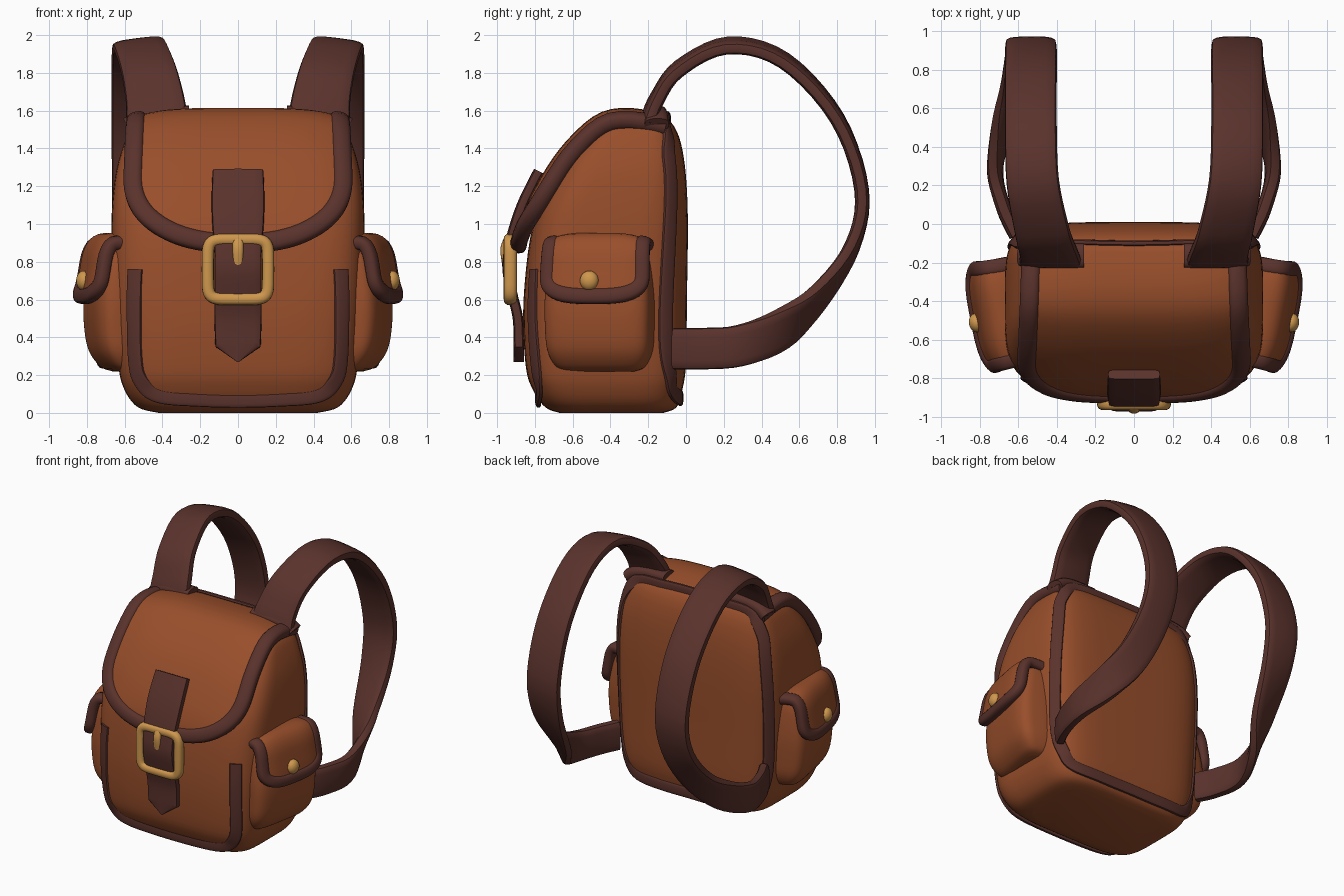
import bpy, bmesh, math
from mathutils import Vector, Matrix

if "Cube" in bpy.data.objects:
    bpy.data.objects.remove(bpy.data.objects["Cube"])


def material(name, rgb):
    m = bpy.data.materials.new(name)
    m.use_nodes = True
    m.diffuse_color = (*rgb, 1)
    m.node_tree.nodes["Principled BSDF"].inputs["Base Color"].default_value = (*rgb, 1)
    return m


TAN = material("tan leather", (0.315, 0.077, 0.024))
DARK = material("dark leather", (0.102, 0.032, 0.025))
BRASS = material("brass", (0.62, 0.31, 0.075))
made = []


def make(name, verts, faces, mat, frame=Matrix()):
    bm = bmesh.new()
    vs = [bm.verts.new(frame @ Vector(v)) for v in verts]
    for f in faces:
        bm.faces.new([vs[i] for i in f])
    bmesh.ops.recalc_face_normals(bm, faces=bm.faces)
    mesh = bpy.data.meshes.new(name)
    bm.to_mesh(mesh)
    bm.free()
    mesh.materials.append(mat)
    ob = bpy.data.objects.new(name, mesh)
    bpy.context.collection.objects.link(ob)
    made.append(ob)
    return ob


def power(c, e):
    return math.copysign(abs(c) ** (2 / e), c)


def spline(pts, steps=5):
    """Catmull-Rom curve through tuples of any length."""
    out, n = [], len(pts)
    for i in range(n - 1):
        a, b, c, d = (pts[min(max(i + k, 0), n - 1)] for k in (-1, 0, 1, 2))
        for j in range(steps):
            t = j / steps
            out.append(tuple(q + t / 2 * (r - p + t * (2 * p - 5 * q + 4 * r - s + t * (3 * (q - r) + s - p)))
                             for p, q, r, s in zip(a, b, c, d)))
    return out + [tuple(pts[-1])]


def tube_faces(rows, n, closed=False):
    faces = [(i * n + k, i * n + (k + 1) % n, (i + 1) % rows * n + (k + 1) % n, (i + 1) % rows * n + k)
             for i in range(rows if closed else rows - 1) for k in range(n)]
    if not closed:
        faces += [tuple(range(n)), tuple(range((rows - 1) * n, rows * n))]
    return faces


def ribbon(name, pts, normals, width, thick, mat, closed=False, frame=Matrix(), e=3.0, n=16):
    """Rounded flat band swept along points, facing the given normals."""
    pts = [Vector(p) for p in pts]
    m, verts = len(pts), []
    for i, p in enumerate(pts):
        if closed:
            tan = pts[(i + 1) % m] - pts[i - 1]
        else:
            tan = pts[min(i + 1, m - 1)] - pts[max(i - 1, 0)]
        tan.normalize()
        side = tan.cross(Vector(normals[i])).normalized()
        up = side.cross(tan)
        w = width[i] if isinstance(width, list) else width
        for k in range(n):
            a = math.tau * k / n
            verts.append(p + side * (w / 2 * power(math.cos(a), e)) + up * (thick / 2 * power(math.sin(a), e)))
    return make(name, verts, tube_faces(m, n, closed), mat, frame)


def loft(name, rows, e, mat, frame=Matrix(), n=64):
    """Stack of rounded rectangles: each row is z, half width, front y, back y."""
    verts = []
    for z, a, f, b in rows:
        for k in range(n):
            t = math.tau * k / n
            verts.append((a * power(math.cos(t), e), (f + b) / 2 + (b - f) / 2 * power(math.sin(t), e), z))
    return make(name, verts, tube_faces(len(rows), n), mat, frame)


def flap(name, profile, half, straight, e, droop, trim, frame=Matrix()):
    """Curved cover with rounded lower corners and a padded border."""
    prof = spline(profile, 8)
    dist = [0]
    for p, q in zip(prof, prof[1:]):
        dist.append(dist[-1] + math.dist(p, q))
    total = dist[-1]
    start = total * straight

    def at(s, t):
        i = max(k for k in range(len(prof) - 1) if dist[k] <= s + 1e-6)
        f = (s - dist[i]) / (dist[i + 1] - dist[i])
        (y0, z0), (y1, z1) = prof[i], prof[i + 1]
        nrm = Vector((0, z1 - z0, y0 - y1)).normalized()
        x = half * t * (0.93 + 0.07 * s / total)
        p = Vector((x, y0 + f * (y1 - y0), z0 + f * (z1 - z0))) - nrm * droop * t ** 4
        return p, (nrm + Vector((droop * 6 * t ** 3, 0, 0))).normalized()

    k = 1 - trim * 0.45 / half
    low = total - start - trim * 0.45

    # Cover sheet, ending under the middle of the border
    cols, rows, verts = 28, 24, []
    for c in range(cols + 1):
        t = math.sin(math.pi * (c / cols - 0.5))
        end = start + low * max(0, 1 - abs(t) ** e) ** (1 / e)
        verts += [at(end * r / rows, t * k)[0] for r in range(rows + 1)]
    h = rows + 1
    faces = [(c * h + r, c * h + r + 1, (c + 1) * h + r + 1, (c + 1) * h + r)
             for c in range(cols) for r in range(rows)]
    sheet = make(name, verts, faces, TAN, frame)
    mod = sheet.modifiers.new("thickness", "SOLIDIFY")
    mod.thickness, mod.offset = 0.04, 0

    # Border
    path = [(start * j / 12, k) for j in range(12)]
    for j in range(41):
        a = math.pi * j / 40
        path.append((start + low * power(math.sin(a), e), k * power(math.cos(a), e)))
    path += [(start * j / 12, -k) for j in range(11, -1, -1)]
    spots = [at(max(s, 0), t) for s, t in path]
    ribbon(name + "_trim", [p for p, _ in spots], [q for _, q in spots], trim, trim * 0.85, DARK, frame=frame, e=2.6)


# Main bag
E = 4.7
BODY = spline([(0, 0.42, -0.67, -0.12), (0.03, 0.53, -0.745, -0.05), (0.12, 0.6, -0.81, -0.02),
               (0.26, 0.635, -0.85, 0), (0.6, 0.66, -0.86, 0.005), (1.0, 0.67, -0.81, 0.01),
               (1.25, 0.65, -0.70, 0), (1.42, 0.605, -0.58, -0.025), (1.52, 0.555, -0.46, -0.065),
               (1.57, 0.47, -0.36, -0.12)])
loft("bag_body", BODY, E, TAN)


def on_body(x, z, sign):
    """Point and normal on the front (-1) or back (1) of the bag."""
    i = max(k for k in range(len(BODY) - 1) if BODY[k][0] <= z)
    f = (z - BODY[i][0]) / (BODY[i + 1][0] - BODY[i][0])
    _, a, fr, bk = (p + f * (q - p) for p, q in zip(BODY[i], BODY[i + 1]))
    u = min(abs(x) / a, 0.99)
    v = (1 - u ** E) ** (1 / E)
    b = (bk - fr) / 2
    return ((x, (fr + bk) / 2 + sign * b * v, z),
            (math.copysign(u ** (E - 1) / a, x), sign * v ** (E - 1) / b, 0))


def body_trim(name, half_path, sign, width, closed=False):
    path = half_path + [(-x, z) for x, z in reversed(half_path) if x > 0]
    path = spline(path + path[:1] if closed else path, 6)
    spots = [on_body(x, z, sign) for x, z in (path[:-1] if closed else path)]
    ribbon(name, [p for p, _ in spots], [q for _, q in spots], width, 0.03, DARK, closed)


body_trim("front_trim", [(0.545, 0.76), (0.55, 0.6), (0.545, 0.3), (0.515, 0.17), (0.42, 0.095), (0.2, 0.075),
                         (0, 0.07)], -1, 0.085)
body_trim("back_trim", [(0, 0.08), (0.25, 0.08), (0.47, 0.1), (0.56, 0.19), (0.61, 0.4), (0.625, 0.9),
                        (0.605, 1.25), (0.565, 1.42), (0.47, 1.53), (0.25, 1.55), (0, 1.555)], 1, 0.085, True)

# Main flap
flap("main_flap", [(-0.1, 1.56), (-0.3, 1.595), (-0.46, 1.565), (-0.62, 1.425), (-0.745, 1.25), (-0.845, 1.05),
                   (-0.88, 0.93), (-0.89, 0.85)], 0.615, 0.62, 2.4, 0.06, 0.105)

# Closing strap with pointed tip
band = spline([(0, -0.78, 1.28, 0.27), (0, -0.86, 1.12, 0.28), (0, -0.91, 0.98, 0.27), (0, -0.935, 0.87, 0.25),
               (0, -0.945, 0.76, 0.25), (0, -0.92, 0.63, 0.25), (0, -0.89, 0.5, 0.25), (0, -0.885, 0.35, 0.24)])
band.append((0, -0.885, 0.27, 0.01))
ribbon("closing_strap", [p[:3] for p in band], [(0, -1, 0.2)] * len(band), [p[3] for p in band], 0.055, DARK, e=5)

# Buckle
ring = [math.tau * i / 48 for i in range(48)]
ribbon("buckle_frame", [(0.16 * power(math.cos(a), 6), -0.93, 0.76 + 0.158 * power(math.sin(a), 6)) for a in ring],
       [(0, -1, 0)] * 48, 0.064, 0.07, BRASS, True, e=2.4)
prong = spline([(0, -0.935, 0.93), (0, -0.96, 0.87), (0, -0.95, 0.78)])
ribbon("buckle_prong", prong, [(0, -1, 0)] * len(prong), 0.058, 0.045, BRASS, e=2.6)

STRAP = spline([  # x, y, z, width, twist
    (0.43, -0.2, 1.55, 0.33, 4), (0.44, -0.155, 1.66, 0.31, 6), (0.475, -0.04, 1.82, 0.29, 7),
    (0.525, 0.22, 1.945, 0.275, 7), (0.535, 0.52, 1.865, 0.27, 6), (0.535, 0.8, 1.56, 0.27, 3),
    (0.535, 0.93, 1.18, 0.265, 0), (0.545, 0.88, 0.88, 0.25, 5), (0.585, 0.7, 0.61, 0.24, 25),
    (0.67, 0.5, 0.44, 0.23, 60), (0.72, 0.28, 0.355, 0.22, 85), (0.675, 0.08, 0.34, 0.22, 90),
    (0.61, -0.06, 0.34, 0.22, 90)])

for label, s in (("left", 1), ("right", -1)):
    flip = Matrix.Diagonal((s, 1, 1, 1))

    # Shoulder strap and its stitched base
    normals = []
    for x, y, z, w, tw in STRAP:
        a = math.radians(tw)
        normals.append(Vector((0, y - 0.35, z - 1.15)).normalized() * math.cos(a) + Vector((math.sin(a), 0, 0)))
    ribbon(label + "_shoulder_strap", [p[:3] for p in STRAP], normals, [p[3] for p in STRAP], 0.078, DARK,
           frame=flip, e=3.6)
    pad = spline([(0.26, -0.165, 1.585), (0.42, -0.165, 1.585), (0.52, -0.16, 1.565), (0.58, -0.155, 1.525)])
    ribbon(label + "_strap_base", pad, [(0, 0, 1)] * len(pad), 0.13, 0.085, DARK, frame=flip, e=2.6)

    # Side pocket with flap and stud
    frame = flip @ Matrix.Translation((0.575, -0.445, 0)) @ Matrix.Rotation(math.radians(79), 4, "Z")
    loft(label + "_pocket", spline([(0.22, 0.18, -0.07, 0.06), (0.245, 0.235, -0.13, 0.08), (0.33, 0.275, -0.19, 0.1),
                                    (0.46, 0.285, -0.215, 0.1), (0.62, 0.285, -0.215, 0.1), (0.8, 0.265, -0.18, 0.1),
                                    (0.89, 0.24, -0.13, 0.08)]), 4.2, TAN, frame)
    flap(label + "_pocket_flap", [(0.06, 0.905), (-0.06, 0.93), (-0.15, 0.925), (-0.2, 0.86), (-0.225, 0.74),
                                  (-0.24, 0.64), (-0.245, 0.58)], 0.295, 0.72, 3, 0.055, 0.085, frame)
    bm = bmesh.new()
    bmesh.ops.create_uvsphere(bm, u_segments=20, v_segments=12, radius=0.05)
    stud = bpy.data.meshes.new(label + "_stud")
    bm.to_mesh(stud)
    bm.free()
    stud.transform(frame @ Matrix.Translation((-0.02, -0.25, 0.7)) @ Matrix.Diagonal((1, 0.8, 1.05, 1)))
    if s < 0:
        stud.flip_normals()
    stud.materials.append(BRASS)
    ob = bpy.data.objects.new(label + "_stud", stud)
    bpy.context.collection.objects.link(ob)
    made.append(ob)

# Smooth shading with sharp creases kept
bpy.ops.object.select_all(action="DESELECT")
for ob in made:
    ob.select_set(True)
bpy.context.view_layer.objects.active = made[0]
bpy.ops.object.shade_smooth_by_angle(angle=math.radians(40))
